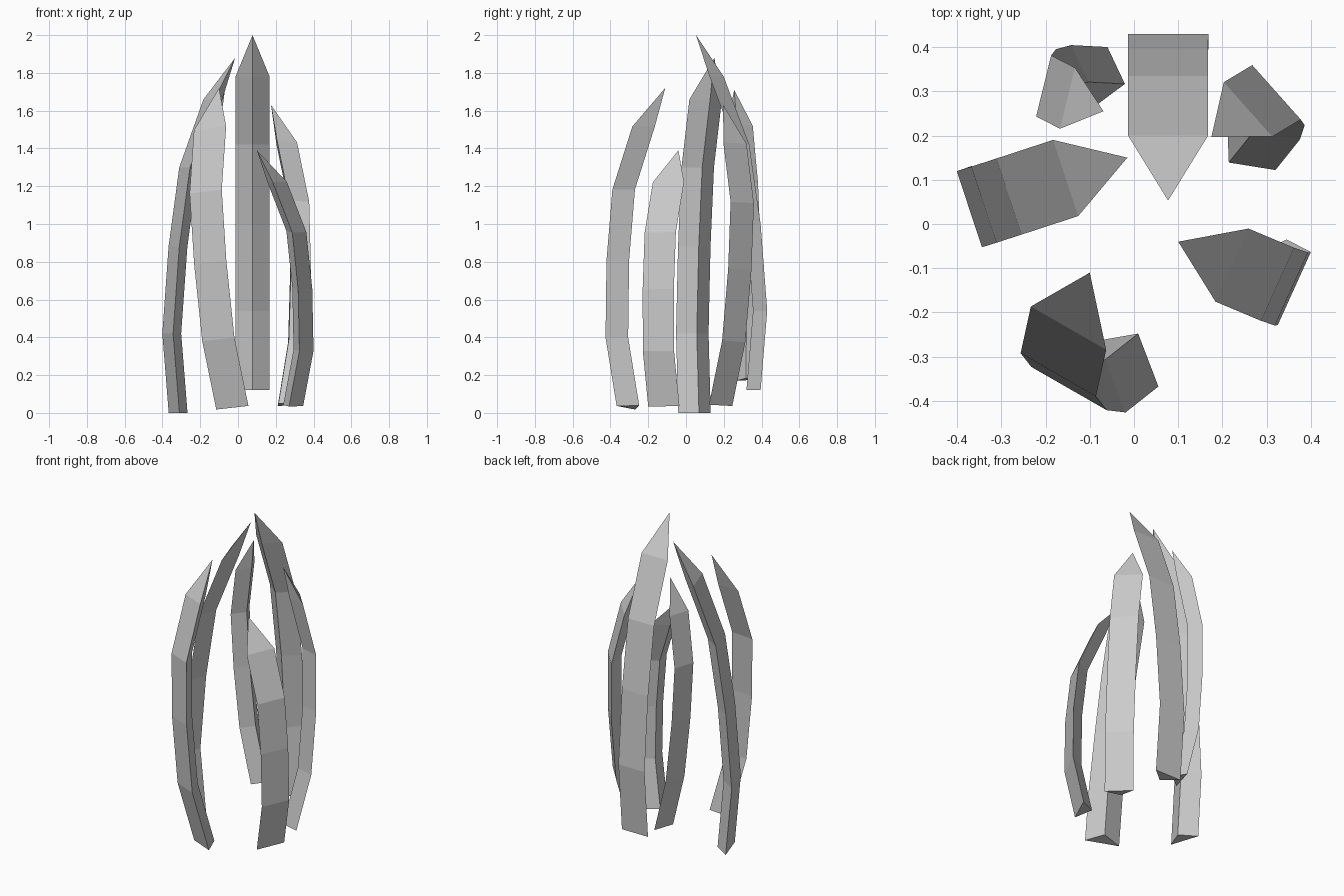
import bpy
import bmesh
from mathutils import Vector

cube = bpy.data.objects.get("Cube")
if cube:
    bpy.data.objects.remove(cube, do_unlink=True)

grey = bpy.data.materials.new("stone_grey")
grey.use_nodes = True
colour = (0.6, 0.6, 0.6, 1)
grey.diffuse_color = colour
grey.node_tree.nodes["Principled BSDF"].inputs["Base Color"].default_value = colour

# Curved spike: inward offset and height of each ring, then the point
WIDTH, DEPTH = 0.181, 0.075
RINGS = [(0, 0), (-0.035, 0.42), (0, 0.88), (0.06, 1.30), (0.195, 1.66)]
TIP = (0.342, 1.88)


def make_spike(name, corner_a, corner_b, tip):
    """Triangular spike: flat outer face on edge a-b, ridge facing inward."""
    a, b, tip = Vector(corner_a), Vector(corner_b), Vector(tip)
    base = (a + b) / 2
    chord = tip - base
    along = chord.normalized()
    edge = b - a
    size = edge.length / WIDTH

    # Local frame, leaned so the bent spike ends on its tip
    across = (edge - along * edge.dot(along)).normalized()
    facing = across.cross(along)
    lean = TIP[0] * size / chord.length
    cos = (1 - lean * lean) ** 0.5
    inward = facing * cos + along * lean
    up = along * cos - facing * lean
    stretch = chord.length * cos / TIP[1]

    bm = bmesh.new()
    rings = []
    for offset, height in RINGS:
        mid = base + inward * offset * size + up * height * stretch
        half = across * edge.length / 2
        points = (mid - half, mid + half, mid + inward * DEPTH * size)
        rings.append([bm.verts.new(p) for p in points])
    point = bm.verts.new(tip)
    bm.faces.new(rings[0])
    for k in range(3):
        n = (k + 1) % 3
        for low, high in zip(rings, rings[1:]):
            bm.faces.new((low[k], low[n], high[n], high[k]))
        bm.faces.new((rings[-1][k], rings[-1][n], point))
    bmesh.ops.recalc_face_normals(bm, faces=bm.faces)

    mesh = bpy.data.meshes.new(name)
    bm.to_mesh(mesh)
    bm.free()
    mesh.materials.append(grey)
    bpy.context.collection.objects.link(bpy.data.objects.new(name, mesh))


# Ring of spikes leaning toward the middle
make_spike("back_spike", (-0.013, 0.395, 0.12), (0.168, 0.395, 0.12), (0.077, 0.053, 2))
make_spike("right_spike", (-0.31, -0.041, 0), (-0.367, 0.131, 0), (-0.015, 0.15, 1.88))
make_spike("front_spike", (0.055, -0.367, 0.04), (-0.115, -0.27, 0.015), (-0.1, -0.11, 1.72))
make_spike("front_left_spike", (0.345, -0.035, 0.035), (0.27, -0.2, 0.035), (0.1, -0.04, 1.39))
make_spike("back_left_spike", (0.21, 0.245, 0.04), (0.32, 0.122, 0.04), (0.175, 0.197, 1.63))
make_spike("back_right_spike", (-0.094, 0.262, 0.17), (-0.06, 0.4, 0.177), (-0.069, 0.255, 1.71))
